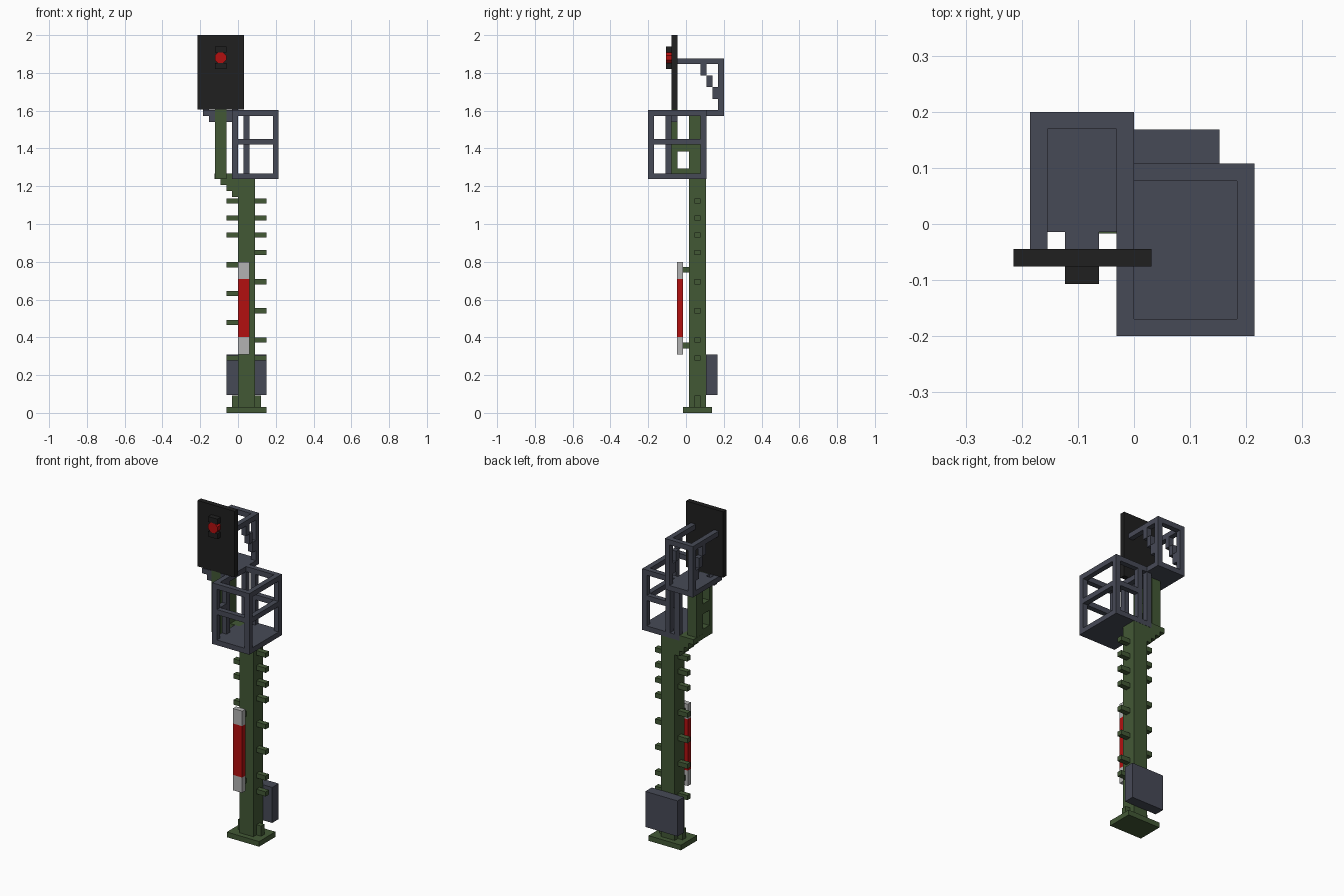
import bpy, bmesh, math
from mathutils import Matrix, Vector

cube = bpy.data.objects.get("Cube")
if cube:
    bpy.data.objects.remove(cube, do_unlink=True)


def material(name, rgb):
    m = bpy.data.materials.new(name)
    m.use_nodes = True
    m.diffuse_color = (*rgb, 1)
    bsdf = m.node_tree.nodes["Principled BSDF"]
    bsdf.inputs["Base Color"].default_value = (*rgb, 1)
    bsdf.inputs["Roughness"].default_value = 0.8
    return m


GREEN = material("dark_green_paint", (0.055, 0.098, 0.036))
SLATE = material("slate_metal", (0.062, 0.068, 0.094))
BLACK = material("matt_black", (0.014, 0.014, 0.014))
RED = material("signal_red", (0.45, 0.005, 0.005))
WHITE = material("pale_grey", (0.45, 0.45, 0.45))


def link(name, bm, mat):
    me = bpy.data.meshes.new(name)
    bm.to_mesh(me)
    bm.free()
    me.materials.append(mat)
    ob = bpy.data.objects.new(name, me)
    bpy.context.collection.objects.link(ob)
    return ob


def boxes(name, mat, *spans):
    """One object from boxes given as (x0, x1, y0, y1, z0, z1)."""
    bm = bmesh.new()
    for x0, x1, y0, y1, z0, z1 in spans:
        mtx = (Matrix.Translation(((x0 + x1) / 2, (y0 + y1) / 2, (z0 + z1) / 2))
               @ Matrix.Diagonal((x1 - x0, y1 - y0, z1 - z0, 1)))
        bmesh.ops.create_cube(bm, size=1, matrix=mtx)
    return link(name, bm, mat)


T = 0.031  # thickness shared by rails, rungs and plates

# Foot plate, side ribs and post
boxes("base_plate", GREEN, (-0.062, 0.152, -0.017, 0.137, 0, T))
boxes("base_ribs", GREEN, (-T, 0, 0.045, 0.076, T, 0.092),
      (0.091, 0.122, 0.045, 0.076, T, 0.092))
boxes("post", GREEN, (0, 0.091, 0.015, 0.107, T, 1.237))

# Climbing rungs, staggered on the lower half
left_z = (1.122, 1.032, 0.942, 0.785, 0.632, 0.479, 0.291)
right_z = (1.122, 1.032, 0.942, 0.849, 0.694, 0.54, 0.386, 0.291)
boxes("rungs", GREEN,
      *[(-0.062, 0, 0.045, 0.076, z - 0.014, z + 0.014) for z in left_z],
      *[(0.091, 0.152, 0.045, 0.076, z - 0.014, z + 0.014) for z in right_z])

# Equipment cabinet behind the post
boxes("cabinet", SLATE, (-0.062, 0.152, 0.107, 0.168, 0.095, 0.308))

# Striped marker board on two brackets
boxes("marker_red", RED, (0, 0.061, -0.048, -0.017, 0.402, 0.71))
boxes("marker_ends", WHITE, (0, 0.061, -0.048, -0.017, 0.31, 0.402),
      (0, 0.061, -0.048, -0.017, 0.71, 0.8))
boxes("marker_brackets", GREEN,
      *[(0.015, 0.046, -0.017, 0.015, z, z + T) for z in (0.341, 0.742)])

# Stepped bracket carrying the offset upper mast
boxes("stepped_bracket", GREEN,
      *[(-T * (i + 1), 0, 0.015, 0.107, 1.144 + T * i, 1.144 + T * (i + 1))
        for i in range(4)])
CX0, CX1 = -0.123, -0.062
boxes("upper_mast", GREEN,
      (CX0, CX1, -0.076, -0.045, 1.237, 1.605),
      (CX0, CX1, 0.015, 0.076, 1.237, 1.572),
      (CX0, CX1, -0.045, 0.015, 1.237, 1.295),
      (CX0, CX1, -0.045, 0.015, 1.385, 1.446))

# Lower work cage
X0, X1, Y0, Y1 = -T, 0.215, -0.2, 0.108
Z0, Z1, ZM = 1.237, 1.603, 1.42
boxes("lower_cage_floor", SLATE, (X0, X1, Y0, Y1, Z0, Z0 + T))
posts = [(x, y) for x in (X0, X1 - T) for y in (Y0, Y1 - T)]
posts += [(X0, -0.108), (0.03, Y1 - T)]  # gate posts
boxes("lower_cage_posts", SLATE,
      *[(x, x + T, y, y + T, Z0 + T, Z1 - T) for x, y in posts])
boxes("lower_cage_top_rails", SLATE,
      *[(X0, X1, y, y + T, Z1 - T, Z1) for y in (Y0, Y1 - T)],
      *[(x, x + T, Y0 + T, Y1 - T, Z1 - T, Z1) for x in (X0, X1 - T)])
boxes("lower_cage_middle_rails", SLATE,
      (X0 + T, X1 - T, Y0, Y0 + T, ZM, ZM + T),
      (X1 - T, X1, Y0 + T, Y1 - T, ZM, ZM + T),
      (X0, X0 + T, Y0 + T, -0.108, ZM, ZM + T),
      (0.061, X1 - T, Y1 - T, Y1, ZM, ZM + T))

# Upper cage: floor, open-front rails, stepped side braces
F0, F1, R1 = 1.572, 1.603, 1.877
boxes("upper_cage_floor", SLATE,
      (-0.185, 0, -0.014, 0.2, F0, F1),
      (CX0, CX1, -0.045, -0.014, F0, F1),
      *[(x, x + T, -0.045, -0.014, F0, F1) for x in (-0.185, -T)])
boxes("upper_cage_supports", SLATE,
      (-0.185, CX0, -0.076, -0.045, F0, F1), (CX1, 0, -0.076, -0.045, F0, F1),
      (-0.154, CX0, -0.076, -0.045, F0 - T, F0), (CX1, -T, -0.076, -0.045, F0 - T, F0))
sides = (-0.185, -T)
boxes("upper_cage_frame", SLATE,
      *[(x, x + T, -0.045, 0.2, R1 - T, R1) for x in sides],
      *[(x, x + T, 0.169, 0.2, F1, R1 - T) for x in sides],
      (-0.154, -T, 0.169, 0.2, R1 - T, R1))
boxes("upper_cage_braces", SLATE,
      *[(x, x + T, 0.077 + T * i, 0.077 + T * (i + 1), 1.785 - 0.061 * i, 1.846 - 0.061 * i)
        for x in sides for i in range(3)])

# Signal backboard with lamp and hoods
boxes("backboard", BLACK, (-0.215, T, -0.076, -0.045, 1.605, 2.0))
boxes("lamp_hoods", BLACK,
      (CX0, CX1, -0.107, -0.076, 1.908, 1.94), (CX0, CX1, -0.107, -0.076, 1.82, 1.852))
bm = bmesh.new()
r = 0.0305 / math.cos(math.pi / 8)
bmesh.ops.create_cone(
    bm, cap_ends=True, segments=8, radius1=r, radius2=r, depth=T,
    matrix=Matrix.Translation(Vector((-0.0925, -0.0915, 1.88)))
    @ Matrix.Rotation(math.pi / 2, 4, 'X') @ Matrix.Rotation(math.pi / 8, 4, 'Z'))
link("lamp", bm, RED)
